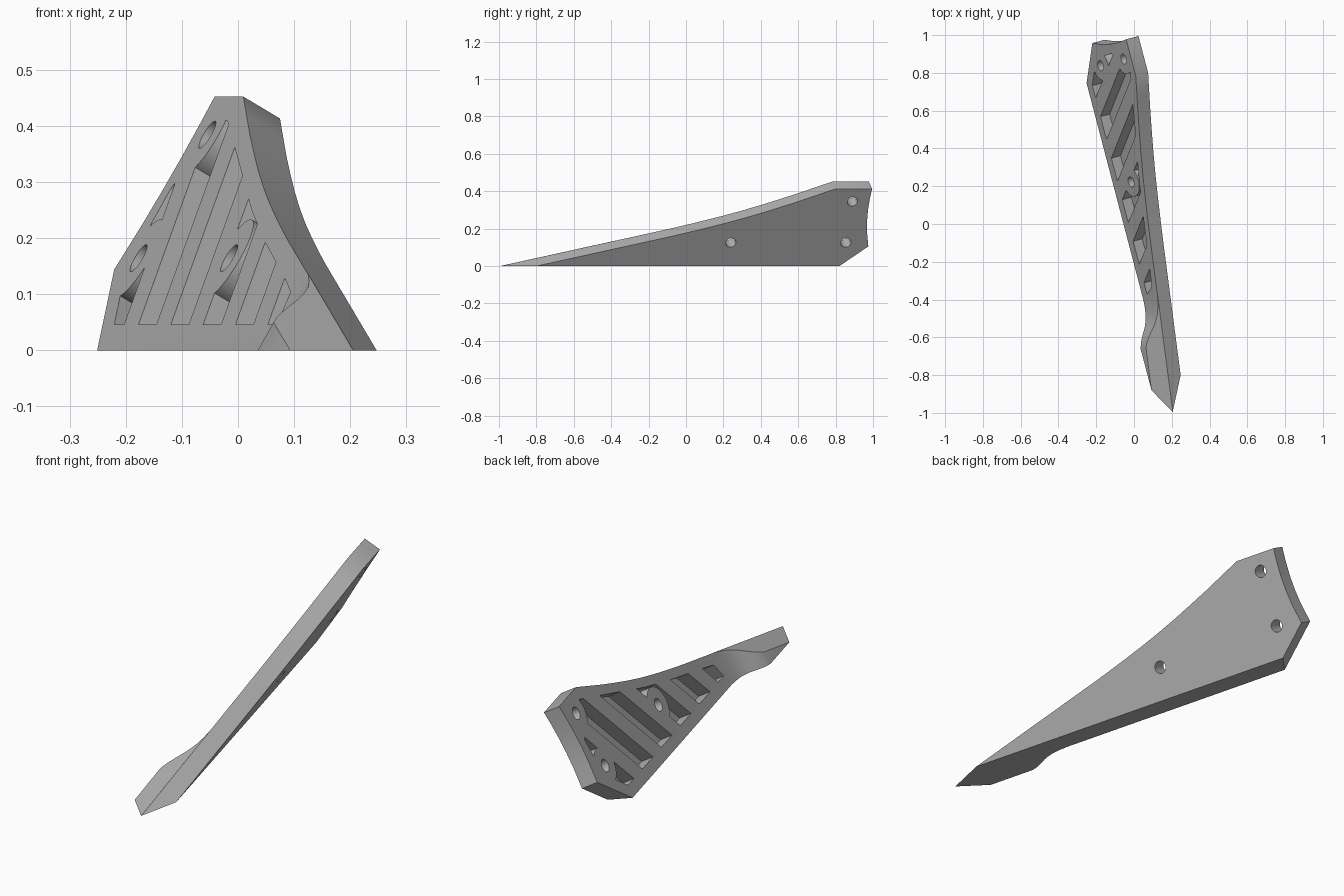
import bpy, bmesh, math
from mathutils import Vector, Matrix

cube = bpy.data.objects.get("Cube")
if cube:
    bpy.data.objects.remove(cube, do_unlink=True)

# Tilted frame of the plate: origin at the nose of the flat back face
SLOPE, LEAN, THICK = 0.262, 0.598, 0.078
ORIGIN = Vector((0.247, -0.8, 0))
N = Vector((1, SLOPE, -LEAN)).normalized()      # out of the flat back face
U = Vector((-SLOPE, 1, 0)).normalized()         # along the plate
V = N.cross(U)                                  # up the plate


def on_plate(y, z, depth):
    """Point of the back face at height z and length y, sunk by depth."""
    x = ORIGIN.x - SLOPE * (y - ORIGIN.y) + LEAN * z
    return Vector((x, y, z)) - N * depth


def add_prism(bm, start, end):
    """Solid between two matching outlines."""
    a = [bm.verts.new(p) for p in start]
    b = [bm.verts.new(p) for p in end]
    bm.faces.new(a)
    bm.faces.new(b[::-1])
    for i in range(len(a)):
        j = (i + 1) % len(a)
        bm.faces.new((a[i], b[i], b[j], a[j]))


def plate_prism(bm, outline, d0, d1):
    add_prism(bm, [on_plate(y, z, d0) for y, z in outline],
              [on_plate(y, z, d1) for y, z in outline])


def slice_off(bm, point, normal):
    """Remove everything on the normal side of a plane and cap the cut."""
    cut = bmesh.ops.bisect_plane(bm, geom=bm.verts[:] + bm.edges[:] + bm.faces[:],
                                 plane_co=point, plane_no=normal, clear_outer=True)
    edges = [g for g in cut["geom_cut"] if isinstance(g, bmesh.types.BMEdge)]
    bmesh.ops.edgeloop_fill(bm, edges=edges)


def finish(bm, name):
    bmesh.ops.recalc_face_normals(bm, faces=bm.faces[:])
    mesh = bpy.data.meshes.new(name)
    bm.to_mesh(mesh)
    bm.free()
    obj = bpy.data.objects.new(name, mesh)
    bpy.context.collection.objects.link(obj)
    return obj


def combine(target, other, operation):
    mod = target.modifiers.new(operation, 'BOOLEAN')
    mod.operation, mod.solver, mod.object = operation, 'EXACT', other
    bpy.context.view_layer.objects.active = target
    bpy.ops.object.modifier_apply(modifier=mod.name)
    bpy.data.objects.remove(other, do_unlink=True)


def cylinders(centres, radius, name):
    """Round pins square to the plate."""
    bm = bmesh.new()
    turn = Matrix((U, V, N)).transposed().to_4x4()
    for y, z in centres:
        place = Matrix.Translation(on_plate(y, z, THICK / 2)) @ turn
        bmesh.ops.create_cone(bm, cap_ends=True, segments=48, radius1=radius,
                              radius2=radius, depth=0.3, matrix=place)
    return finish(bm, name)


DOWN = Vector((0, 0, -1))

# Plate with swept upper edge and hollow rear edge, trimmed flat at the ground
outline = [(-1.477, -0.149), (-0.2, 0.132), (-0.1, 0.154), (0, 0.177), (0.1, 0.201),
           (0.2, 0.226), (0.3, 0.253), (0.4, 0.282), (0.5, 0.313), (0.6, 0.345),
           (0.7, 0.379), (0.8, 0.413), (0.995, 0.413), (0.983, 0.36), (0.973, 0.3),
           (0.968, 0.24), (0.968, 0.18), (0.975, 0.105), (0.82, 0), (0.6, -0.149)]
bm = bmesh.new()
plate_prism(bm, outline, 0, THICK)
slice_off(bm, Vector(), DOWN)
plate = finish(bm, "bracket_plate")

# Thick nose pad that blends down into the plate
base = THICK - 0.0005
pad = [(-0.4, base), (-0.4, 0.147), (0.187, 0.147), (0.215, 0.14), (0.24, 0.13),
       (0.265, 0.118), (0.29, 0.105), (0.32, 0.094), (0.35, 0.086),
       (0.39, 0.081), (0.44, base)]
bm = bmesh.new()
add_prism(bm, *[[ORIGIN + U * u - N * d + V * v for u, d in pad] for v in (-0.3, 0.4)])
tip = on_plate(-0.977, -0.039, THICK)
rise = on_plate(-0.4, 0.088, THICK) - tip
slant = rise.cross(Vector((0.064, -0.655, 0.05)) - tip)
slice_off(bm, tip, slant if slant.z > 0 else -slant)
slice_off(bm, Vector(), DOWN)
combine(plate, finish(bm, "nose_pad"), 'UNION')

# Blind diagonal pockets, kept inside a border and clear of the screw holes
holes = [(0.24, 0.125), (0.89, 0.345), (0.855, 0.125)]
low, high, lean = -0.05, 0.45, 0.905
bm = bmesh.new()
for k in range(-1, 5):
    left = 0.58 - 0.22 * k
    right = left - 0.122
    plate_prism(bm, [(left + lean * low, low), (right + lean * low, low),
                     (right + lean * high, high), (left + lean * high, high)],
                0.02, 0.12)
pockets = finish(bm, "pockets")
border = [(-0.355, 0.0065), (-0.315, 0.0655), (-0.217, 0.09), (0.066, 0.155),
          (0.28, 0.21), (0.504, 0.278), (0.654, 0.323), (0.807, 0.369),
          (0.85, 0.375), (0.919, 0.248), (0.907, 0.171), (0.827, 0.058),
          (0.75, 0.0065)]
bm = bmesh.new()
plate_prism(bm, border, 0.02, 0.11)
combine(pockets, finish(bm, "border"), 'INTERSECT')
combine(pockets, cylinders(holes, 0.08, "bosses"), 'DIFFERENCE')
combine(plate, pockets, 'DIFFERENCE')

# Screw holes right through
combine(plate, cylinders(holes, 0.028, "screw_holes"), 'DIFFERENCE')

# Plain grey finish
grey = bpy.data.materials.new("plain_grey")
grey.use_nodes = True
colour = (0.45, 0.45, 0.45, 1)
grey.diffuse_color = colour
grey.node_tree.nodes["Principled BSDF"].inputs["Base Color"].default_value = colour
plate.data.materials.clear()
plate.data.materials.append(grey)
for poly in plate.data.polygons:
    poly.material_index = 0

bpy.ops.object.select_all(action='DESELECT')
plate.select_set(True)
bpy.context.view_layer.objects.active = plate
bpy.ops.object.shade_smooth_by_angle(angle=math.radians(25))
